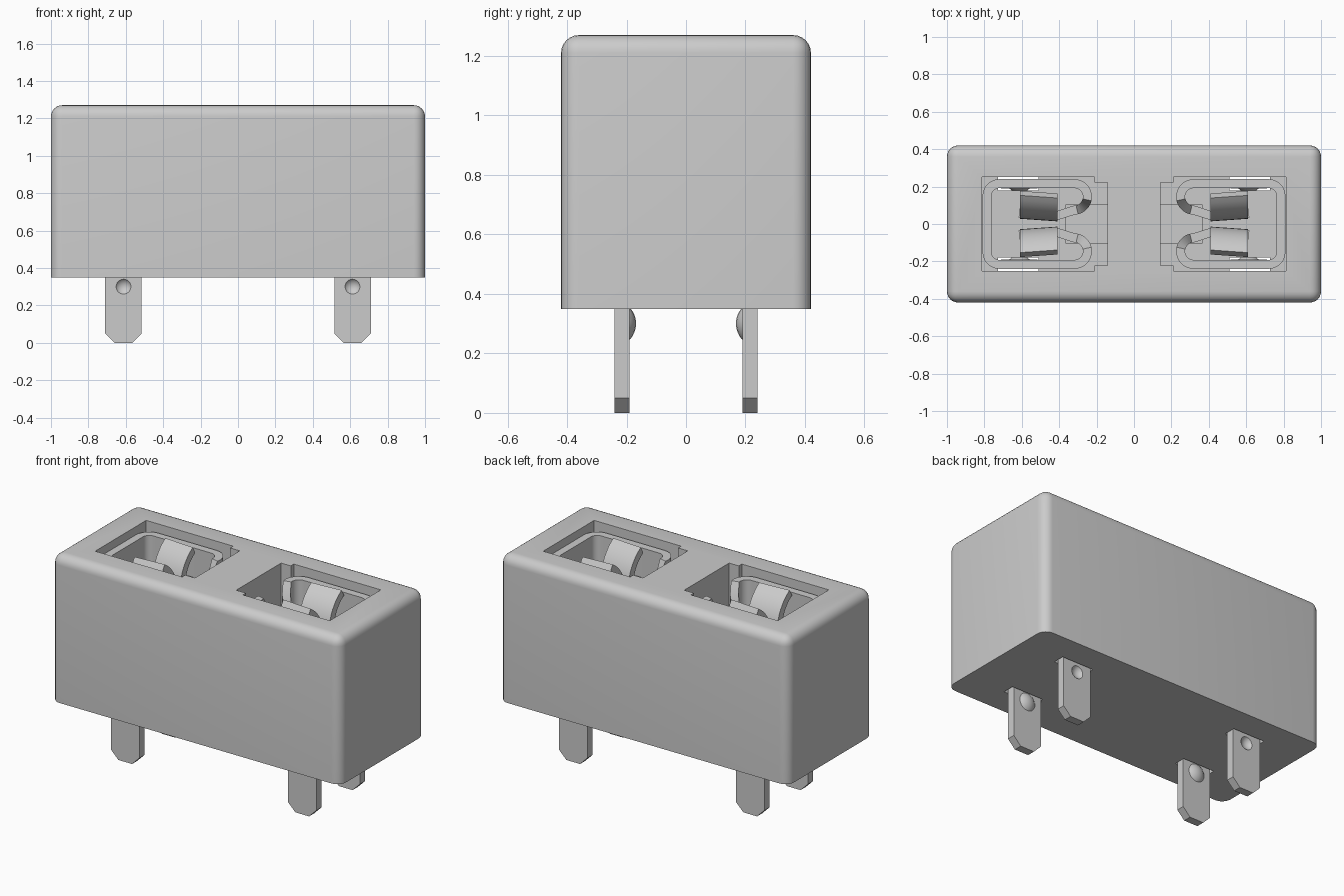
import bpy, bmesh, math
from mathutils import Vector

if "Cube" in bpy.data.objects:
    bpy.data.objects.remove(bpy.data.objects["Cube"])

grey = bpy.data.materials.new("plain grey")
grey.use_nodes = True
COLOUR = (0.6, 0.6, 0.6, 1)
grey.diffuse_color = COLOUR
grey.node_tree.nodes["Principled BSDF"].inputs["Base Color"].default_value = COLOUR


def finish(bm, name):
    bmesh.ops.recalc_face_normals(bm, faces=bm.faces)
    me = bpy.data.meshes.new(name)
    bm.to_mesh(me)
    bm.free()
    me.materials.append(grey)
    ob = bpy.data.objects.new(name, me)
    bpy.context.collection.objects.link(ob)
    return ob


def prism(name, outline, axis, lo, hi):
    """Extrude a 2D outline: axis 'z' takes (x, y), axis 'y' takes (x, z)."""
    bm = bmesh.new()
    put = (lambda p, h: (p[0], p[1], h)) if axis == 'z' else (lambda p, h: (p[0], h, p[1]))
    a = [bm.verts.new(put(p, lo)) for p in outline]
    b = [bm.verts.new(put(p, hi)) for p in outline]
    bm.faces.new(a)
    bm.faces.new(b)
    for i in range(len(a)):
        j = (i + 1) % len(a)
        bm.faces.new((a[i], a[j], b[j], b[i]))
    return finish(bm, name)


def box(name, x0, x1, y0, y1, z0, z1):
    return prism(name, [(x0, y0), (x1, y0), (x1, y1), (x0, y1)], 'z', z0, z1)


def sweep(name, sections, cap_start=True):
    """Skin a run of four-cornered sections."""
    bm = bmesh.new()
    rows = [[bm.verts.new(p) for p in s] for s in sections]
    for r, s in zip(rows, rows[1:]):
        for k in range(4):
            bm.faces.new((r[k], r[(k + 1) % 4], s[(k + 1) % 4], s[k]))
    if cap_start:
        bm.faces.new(rows[0])
    bm.faces.new(rows[-1])
    return finish(bm, name)


def activate(ob):
    bpy.ops.object.select_all(action='DESELECT')
    ob.select_set(True)
    bpy.context.view_layer.objects.active = ob


def cut(ob, cutter):
    m = ob.modifiers.new("cut", 'BOOLEAN')
    m.operation, m.solver, m.object = 'DIFFERENCE', 'EXACT', cutter
    activate(ob)
    bpy.ops.object.modifier_apply(modifier=m.name)
    bpy.data.objects.remove(cutter)


def mirror(ob, x=True, y=True):
    m = ob.modifiers.new("mirror", 'MIRROR')
    m.use_axis = (x, y, False)
    activate(ob)
    bpy.ops.object.modifier_apply(modifier=m.name)


def smooth(ob, angle=35):
    activate(ob)
    bpy.ops.object.shade_smooth_by_angle(angle=math.radians(angle))


# Housing block, rounded everywhere except round the base
BASE, TOP, FLOOR = 0.35, 1.27, 0.45
bm = bmesh.new()
bmesh.ops.create_cube(bm, size=1)
for v in bm.verts:
    v.co = (v.co.x * 2, v.co.y * 0.84, BASE if v.co.z < 0 else TOP)
edges = [e for e in bm.edges if any(v.co.z > 1 for v in e.verts)]
bmesh.ops.bevel(bm, geom=edges, offset=0.06, segments=6, profile=0.5, affect='EDGES')
housing = finish(bm, "housing")

# Two stepped pockets, each with a pair of pin slots through the floor
W, N = 0.252, 0.222
half = [(0.812, -W), (0.21, -W), (0.21, -N), (0.143, -N)]
outline = half + [(x, -y) for x, y in reversed(half)]
for s in (-1, 1):
    cut(housing, prism("pocket_cutter", [(s * x, y) for x, y in outline], 'z', FLOOR, 1.5))
    for t in (-1, 1):
        xs, ys = sorted((s * 0.51, s * 0.728)), sorted((t * 0.18, t * W))
        cut(housing, box("slot_cutter", *xs, *ys, 0.2, 0.6))
smooth(housing)

# Low stop in the inner end of each pocket
mirror(box("pocket_stop", -0.365, -0.143, -0.105, 0.105, FLOOR - 0.01, 0.7), y=False)


# Contact clip: strip that runs round the pocket and curls back in
def arc(cx, cy, r, a0, a1, n):
    return [(cx + r * math.cos(math.radians(a0 + (a1 - a0) * i / n)),
             cy + r * math.sin(math.radians(a0 + (a1 - a0) * i / n))) for i in range(n + 1)]


RIM, ARM, T = 1.22, 1.04, 0.048
path = [(-0.786, 0.0)] + arc(-0.72, 0.15, 0.066, 180, 90, 6) + arc(-0.32, 0.145, 0.071, 90, -90, 14)
path += [(-0.41, 0.045), (-0.615, 0.058)]
sections = []
for i, p in enumerate(path):
    a, b = path[max(i - 1, 0)], path[min(i + 1, len(path) - 1)]
    d = Vector((b[0] - a[0], b[1] - a[1])).normalized()
    if i == 0:
        d = Vector((0, 1))
    n = Vector((-d.y, d.x)) * T / 2
    # The top edge drops away along the last part of the curl
    top = RIM - (RIM - ARM) * min(max((i - 16) / 5, 0), 1)
    q, r = Vector(p) + n, Vector(p) - n
    sections.append([(q.x, q.y, 0.46), (r.x, r.y, 0.46), (r.x, r.y, top), (q.x, q.y, top)])
clip = sweep("contact_clip", sections, cap_start=False)
mirror(clip)
smooth(clip)

# Flared lead-in above each spring arm
R = 0.25
sections = []
for i in range(9):
    a = math.radians(60 * i / 8)
    row = []
    for x, r in ((-0.61, R), (-0.41, R), (-0.41, R - T), (-0.61, R - T)):
        y = 0.021 + R - r * math.cos(a) - 0.07 * (x + 0.51)
        row.append((x, y, ARM - 0.005 + r * math.sin(a)))
    sections.append(row)
flare = sweep("contact_flare", sections)
mirror(flare)
smooth(flare)

# Solder pins with chamfered tips and a dimple in the outer face
PX, PZ = -0.612, 0.3
tip = [(-0.71, 0.46), (-0.71, 0.05), (-0.66, 0), (-0.565, 0), (-0.515, 0.05), (-0.515, 0.46)]
pin = prism("pin", tip, 'y', 0.19, 0.24)


def ball(name, y, r, keep_below=None):
    bm = bmesh.new()
    bmesh.ops.create_uvsphere(bm, u_segments=24, v_segments=24, radius=r)
    bmesh.ops.translate(bm, verts=bm.verts, vec=(PX, y, PZ))
    if keep_below is not None:
        bmesh.ops.bisect_plane(bm, geom=bm.verts[:] + bm.edges[:] + bm.faces[:],
                               plane_co=(0, keep_below, 0), plane_no=(0, 1, 0), clear_outer=True)
    return finish(bm, name)


cut(pin, ball("dimple_cutter", 0.27, 0.05))
mirror(pin)
smooth(pin)

# Pressed bump on the inner face of each pin
bump = ball("pin_bump", 0.248, 0.08, keep_below=0.192)
mirror(bump)
smooth(bump)
